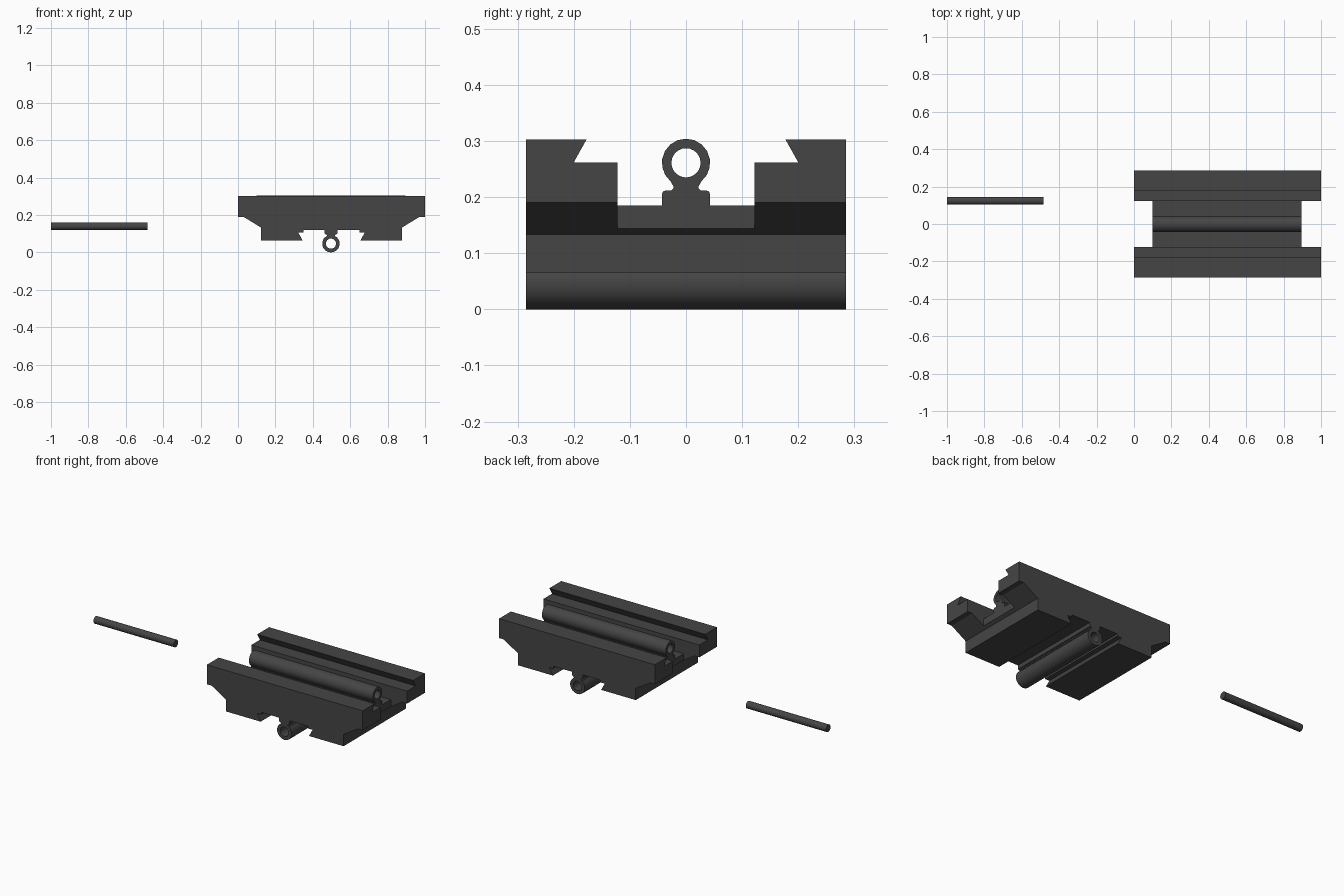
import bpy, bmesh, math
from mathutils import Vector

if "Cube" in bpy.data.objects:
    bpy.data.objects.remove(bpy.data.objects["Cube"])

steel = bpy.data.materials.new("dark_steel")
steel.diffuse_color = (0.06, 0.06, 0.06, 1)
steel.use_nodes = True
steel.node_tree.nodes["Principled BSDF"].inputs["Base Color"].default_value = steel.diffuse_color


def prism(name, profile, axis, lo, hi):
    """Extrude a (horizontal, z) profile along x or y."""
    bm = bmesh.new()
    put = (lambda h, z: (lo, h, z)) if axis == "x" else (lambda h, z: (h, lo, z))
    face = bm.faces.new([bm.verts.new(put(h, z)) for h, z in profile])
    out = bmesh.ops.extrude_face_region(bm, geom=[face])
    move = Vector((hi - lo, 0, 0)) if axis == "x" else Vector((0, hi - lo, 0))
    bmesh.ops.translate(bm, vec=move,
                        verts=[g for g in out["geom"] if isinstance(g, bmesh.types.BMVert)])
    bmesh.ops.recalc_face_normals(bm, faces=bm.faces)
    mesh = bpy.data.meshes.new(name)
    bm.to_mesh(mesh)
    bm.free()
    mesh.materials.append(steel)
    obj = bpy.data.objects.new(name, mesh)
    bpy.context.collection.objects.link(obj)
    return obj


def cut(obj, cutter):
    """Subtract the cutter, then remove it."""
    cutter.hide_render = True
    mod = obj.modifiers.new("cut", "BOOLEAN")
    mod.operation, mod.solver, mod.object = "DIFFERENCE", "EXACT", cutter
    bpy.context.view_layer.objects.active = obj
    bpy.ops.object.modifier_apply(modifier=mod.name)
    bpy.data.objects.remove(cutter)


def smooth(obj, angle):
    bpy.ops.object.select_all(action="DESELECT")
    obj.select_set(True)
    bpy.context.view_layer.objects.active = obj
    bpy.ops.object.shade_smooth_by_angle(angle=math.radians(angle))


def circle(h, z, r, n):
    return [(h + r * math.cos(math.tau * i / n), z + r * math.sin(math.tau * i / n))
            for i in range(n)]


def mirrored(half, centre=0):
    """Close a half profile with its mirror image."""
    return [(centre + h, z) for h, z in half] + [(centre - h, z) for h, z in reversed(half)]


def hinge_tube(name, axis, centre, z, side, r, bore, foot, depth, lo, hi):
    """Round tube on a narrow neck and a rounded foot; side +1 is upright, -1 hangs."""
    half = [(foot, -depth), (foot, -0.056), (foot - 0.002, -0.051), (foot - 0.007, -0.049),
            (0.026, -0.049), (0.022, -0.045), (0.022, -0.042), (0.026, -0.036)]
    start = math.atan2(-0.034, 0.028)
    half += [(r * math.cos(a), r * math.sin(a))
             for a in (start + (math.pi / 2 - start) * i / 7 for i in range(7))]
    outline = mirrored([(h, z + side * d) for h, d in half], centre)
    # single crown point between the two halves
    outline.insert(len(half), (centre, z + side * r))
    tube = prism(name, outline, axis, lo, hi)
    cut(tube, prism("bore_cutter", circle(centre, z, bore, 24), axis, lo - 0.1, hi + 0.1))
    smooth(tube, 30)


# Body: tapered block with a dovetail slot along the underside
body = prism("carriage_body", mirrored([
    (0.5, 0.303), (0.5, 0.19), (0.47, 0.19), (0.377, 0.133), (0.377, 0.065),
    (0.155, 0.065), (0.178, 0.107), (0.15, 0.107), (0.15, 0.12)], 0.5), "y", -0.285, 0.285)

# Dovetail channel along the top
cut(body, prism("channel_cutter", mirrored([
    (0.122, 0.185), (0.122, 0.262), (0.2, 0.262), (0.177, 0.303), (0.177, 0.4)]),
    "x", -0.1, 1.1))

# Notches in both ends between the rails
for lo, hi in ((-0.1, 0.1), (0.895, 1.1)):
    cut(body, prism("notch_cutter", mirrored([(0.122, 0.0), (0.122, 0.4)]), "x", lo, hi))

# Upper tube runs lengthwise, lower tube runs crosswise
hinge_tube("upper_hinge_tube", "x", 0, 0.261, 1, 0.043, 0.026, 0.043, 0.078, 0.1, 0.895)
hinge_tube("lower_hinge_tube", "y", 0.497, 0.047, -1, 0.047, 0.027, 0.034, 0.075, -0.285, 0.285)

# Loose hinge pin
pin = prism("hinge_pin", circle(0.124, 0.14, 0.021, 16), "x", -1, -0.485)
smooth(pin, 30)
